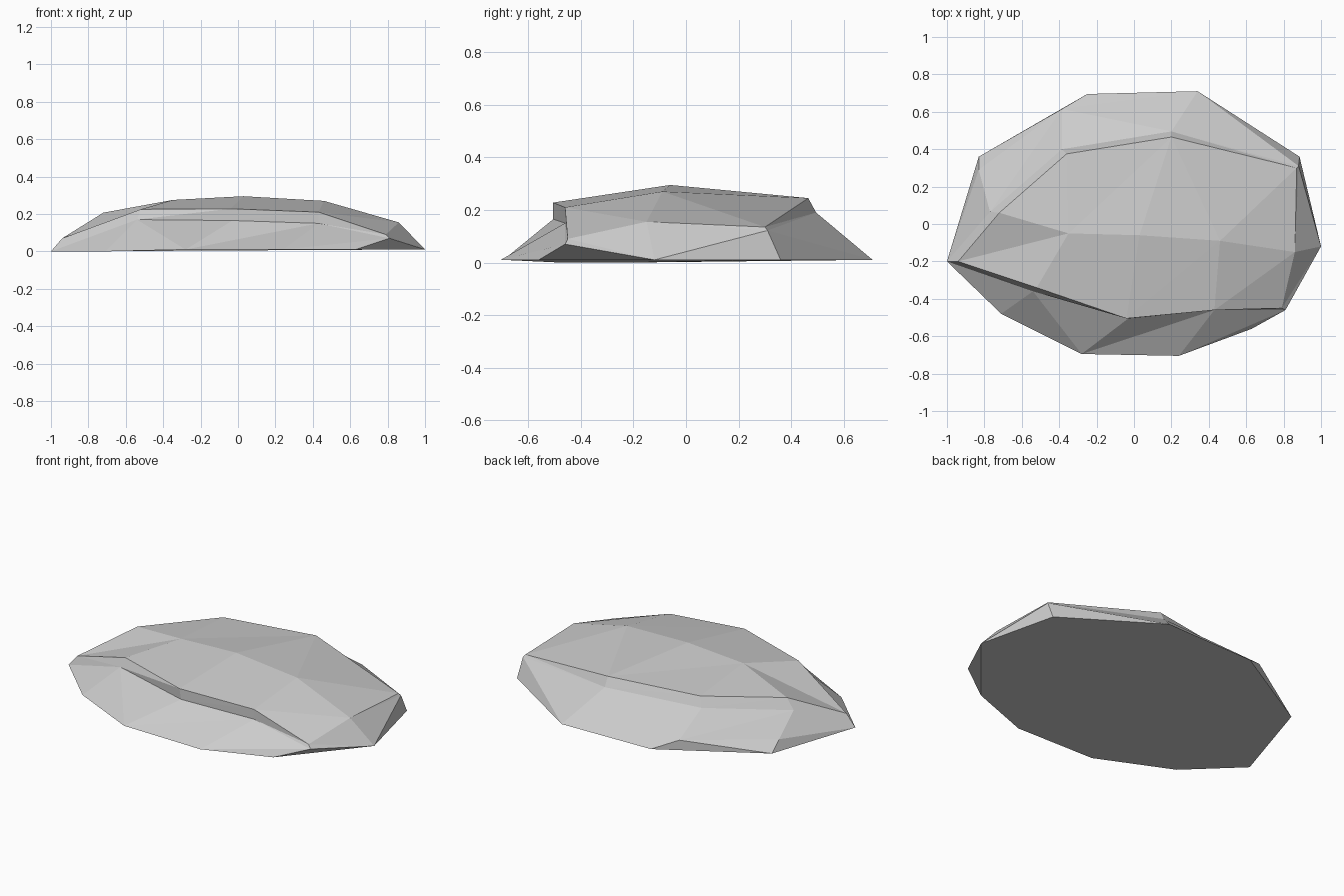
import bpy, bmesh

if "Cube" in bpy.data.objects:
    bpy.data.objects.remove(bpy.data.objects["Cube"])

# Outline on the ground, counter-clockwise from the left tip
base = [(-1, -.2, 0), (-.71, -.48, 0), (-.28, -.695, .01), (.24, -.705, .01),
        (.63, -.56, .01), (1, -.12, .01), (.885, .36, .01), (.34, .71, .01),
        (-.25, .695, .01), (-.83, .36, .01)]

# Low chipped shelf at the back left, elsewhere the same as the outline
shelf = base[:8] + [(-.385, .615, .07), (-.83, .29, .07)]

# Lower and upper edge of the ledge around the slab
lower = [base[0], (-.54, -.36, .17), (-.03, -.505, .165), (.43, -.46, .15),
         (.81, -.46, .07), base[5], (.88, .31, .122), (.2, .495, .19),
         (-.385, .40, .184), (-.77, .065, .145)]
upper = [(-.94, -.2, .07), (-.52, -.34, .225), (-.04, -.505, .228), (.43, -.46, .21),
         (.79, -.45, .09), (.86, -.15, .155), (.87, .30, .135), (.2, .465, .245),
         (-.36, .375, .24), (-.72, .06, .207)]

# Ridge along the top, one target for each point of the upper edge
left, mid, right = (-.35, -.05, .275), (.03, -.06, .295), (.46, -.09, .27)
ridge = [left, left, mid, right, upper[5], upper[5], right, mid, left, left]

bm = bmesh.new()
points = {}


def vert(co):
    if co not in points:
        points[co] = bm.verts.new(co)
    return points[co]


def add_face(cos):
    cos = list(dict.fromkeys(cos))
    if len(cos) > 2:
        bm.faces.new([vert(c) for c in cos])


def bridge(a, b):
    """Join two rings with triangles, cutting each quad along its flatter diagonal."""
    n = len(a)
    for i in range(n):
        j = (i + 1) % n
        quad = [a[i], a[j], b[j], b[i]]
        if len(set(quad)) < 4:
            add_face(quad)
        elif abs(a[i][2] - b[j][2]) < abs(a[j][2] - b[i][2]):
            add_face([a[i], a[j], b[j]])
            add_face([a[i], b[j], b[i]])
        else:
            add_face([a[i], a[j], b[i]])
            add_face([a[j], b[j], b[i]])


rings = [base, shelf, lower, upper, ridge]
for a, b in zip(rings, rings[1:]):
    bridge(a, b)
add_face(base[::-1])  # underside
bmesh.ops.recalc_face_normals(bm, faces=bm.faces[:])

mesh = bpy.data.meshes.new("flat_rock")
bm.to_mesh(mesh)
bm.free()
rock = bpy.data.objects.new("flat_rock", mesh)
bpy.context.collection.objects.link(rock)

stone = bpy.data.materials.new("grey_stone")
stone.diffuse_color = (.6, .6, .6, 1)
stone.use_nodes = True
stone.node_tree.nodes["Principled BSDF"].inputs["Base Color"].default_value = stone.diffuse_color
mesh.materials.append(stone)
